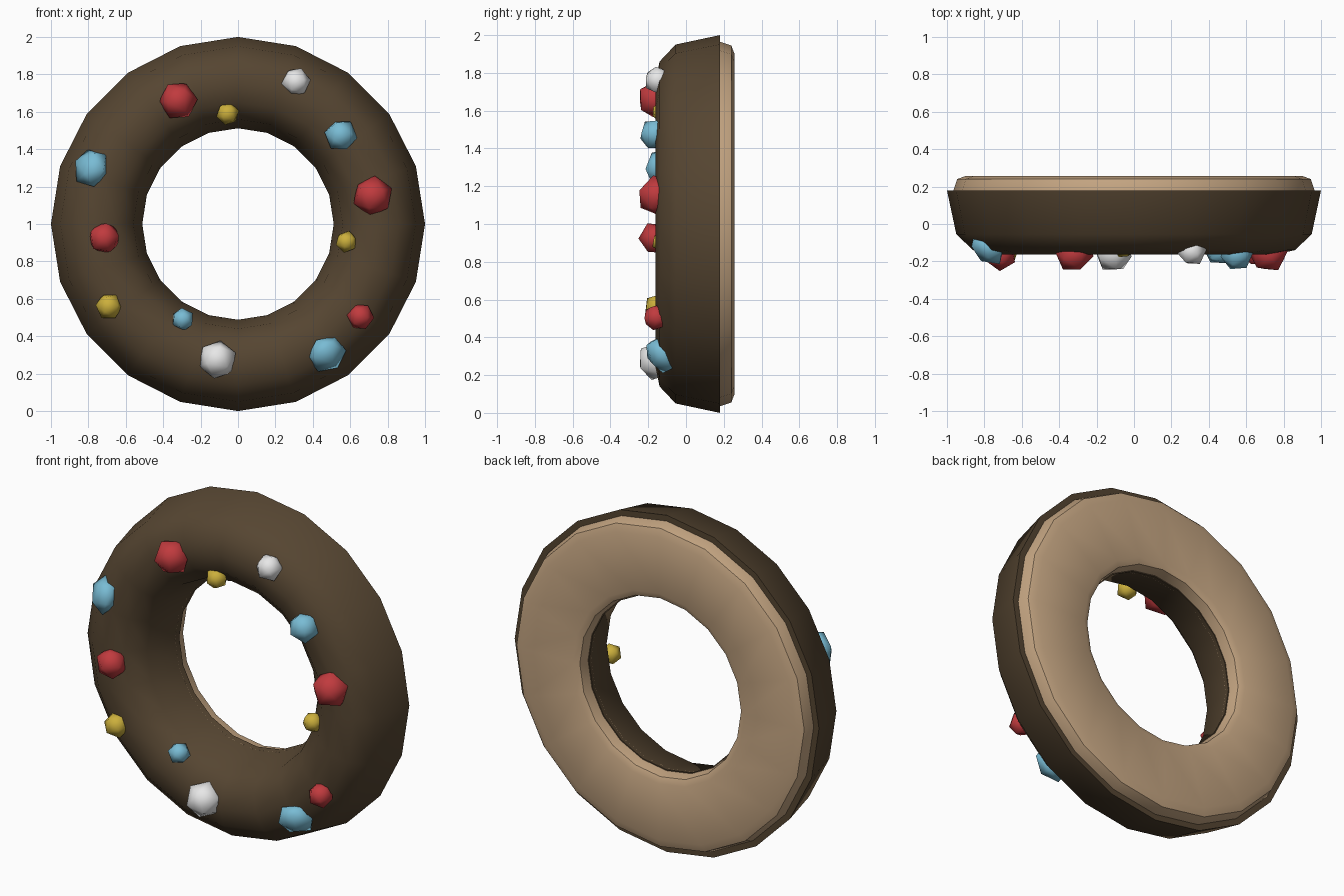
import bpy, bmesh, math, random
from mathutils import Vector, Matrix, Euler

if "Cube" in bpy.data.objects:
    bpy.data.objects.remove(bpy.data.objects["Cube"])

random.seed(4)
SEG = 20
CENTRE = Vector((0, 0, 1))


def material(name, rgb):
    m = bpy.data.materials.new(name)
    m.diffuse_color = (*rgb, 1)
    m.use_nodes = True
    m.node_tree.nodes["Principled BSDF"].inputs["Base Color"].default_value = m.diffuse_color
    return m


MATS = {
    "brown": material("chocolate brown", (0.092, 0.060, 0.031)),
    "beige": material("dough beige", (0.56, 0.38, 0.225)),
    "red": material("red", (0.53, 0.043, 0.048)),
    "blue": material("light blue", (0.19, 0.50, 0.66)),
    "yellow": material("yellow", (0.60, 0.43, 0.045)),
    "white": material("white", (0.80, 0.80, 0.80)),
}


def finish(bm, name, mat, angle):
    bmesh.ops.recalc_face_normals(bm, faces=bm.faces)
    me = bpy.data.meshes.new(name)
    bm.to_mesh(me)
    bm.free()
    me.materials.append(MATS[mat])
    ob = bpy.data.objects.new(name, me)
    bpy.context.collection.objects.link(ob)
    bpy.ops.object.select_all(action='DESELECT')
    bpy.context.view_layer.objects.active = ob
    ob.select_set(True)
    bpy.ops.object.shade_smooth_by_angle(angle=math.radians(angle))
    return ob


def ring(name, profile, mat, angle):
    """Sweep a closed (radius, y) section round the y axis."""
    bm = bmesh.new()
    rows = []
    for i in range(SEG):
        a = 2 * math.pi * i / SEG
        rows.append([bm.verts.new(CENTRE + Vector((r * math.cos(a), y, r * math.sin(a))))
                     for r, y in profile])
    n = len(profile)
    for i in range(SEG):
        p, q = rows[i], rows[(i + 1) % SEG]
        for j in range(n):
            k = (j + 1) % n
            bm.faces.new((p[j], p[k], q[k], q[j]))
    return finish(bm, name, mat, angle)


# chocolate icing, rounded on the front
ring("icing", [(1.0, 0.18), (0.95, -0.055), (0.86, -0.14), (0.755, -0.162),
               (0.65, -0.14), (0.56, -0.055), (0.512, 0.18)], "brown", 60)

# dough base, showing at the back
ring("dough", [(0.965, 0.15), (0.965, 0.18), (0.945, 0.24), (0.90, 0.257),
               (0.565, 0.257), (0.53, 0.24), (0.518, 0.18), (0.518, 0.15)], "beige", 35)

# sprinkles: colour, x, z, radius, front-most y, flattening along the surface normal
SPRINKLES = [
    ("red", -0.32, 1.66, 0.10, -0.255, 1), ("white", 0.31, 1.76, 0.075, -0.22, 1),
    ("yellow", -0.055, 1.59, 0.06, -0.18, 1), ("blue", 0.55, 1.475, 0.085, -0.245, 1),
    ("red", 0.72, 1.15, 0.105, -0.255, 1), ("yellow", 0.58, 0.905, 0.057, -0.18, 1),
    ("red", 0.655, 0.505, 0.07, -0.225, 1), ("blue", 0.475, 0.305, 0.105, -0.215, 0.65),
    ("white", -0.11, 0.275, 0.10, -0.255, 1), ("blue", -0.295, 0.49, 0.06, -0.19, 1),
    ("yellow", -0.69, 0.56, 0.07, -0.22, 1), ("red", -0.715, 0.925, 0.085, -0.245, 1),
    ("blue", -0.785, 1.30, 0.105, -0.215, 0.65),
]
for i, (col, x, z, r, front, flat) in enumerate(SPRINKLES):
    bm = bmesh.new()
    bmesh.ops.create_icosphere(bm, subdivisions=1, radius=r * 1.05)
    spin = Euler([random.uniform(0, 6.28) for _ in range(3)]).to_matrix().to_4x4()
    radial = Vector((x, 0, z - 1)).normalized()
    normal = (radial * 0.65 + Vector((0, -0.76, 0))).normalized()
    squash = Matrix.Scale(flat, 4, normal)
    centre = Vector((x, front + r * (0.97 if flat == 1 else 0.8), z))
    bm.transform(Matrix.Translation(centre) @ squash @ spin)
    finish(bm, f"{col}_sprinkle_{i + 1}", col, 60)
